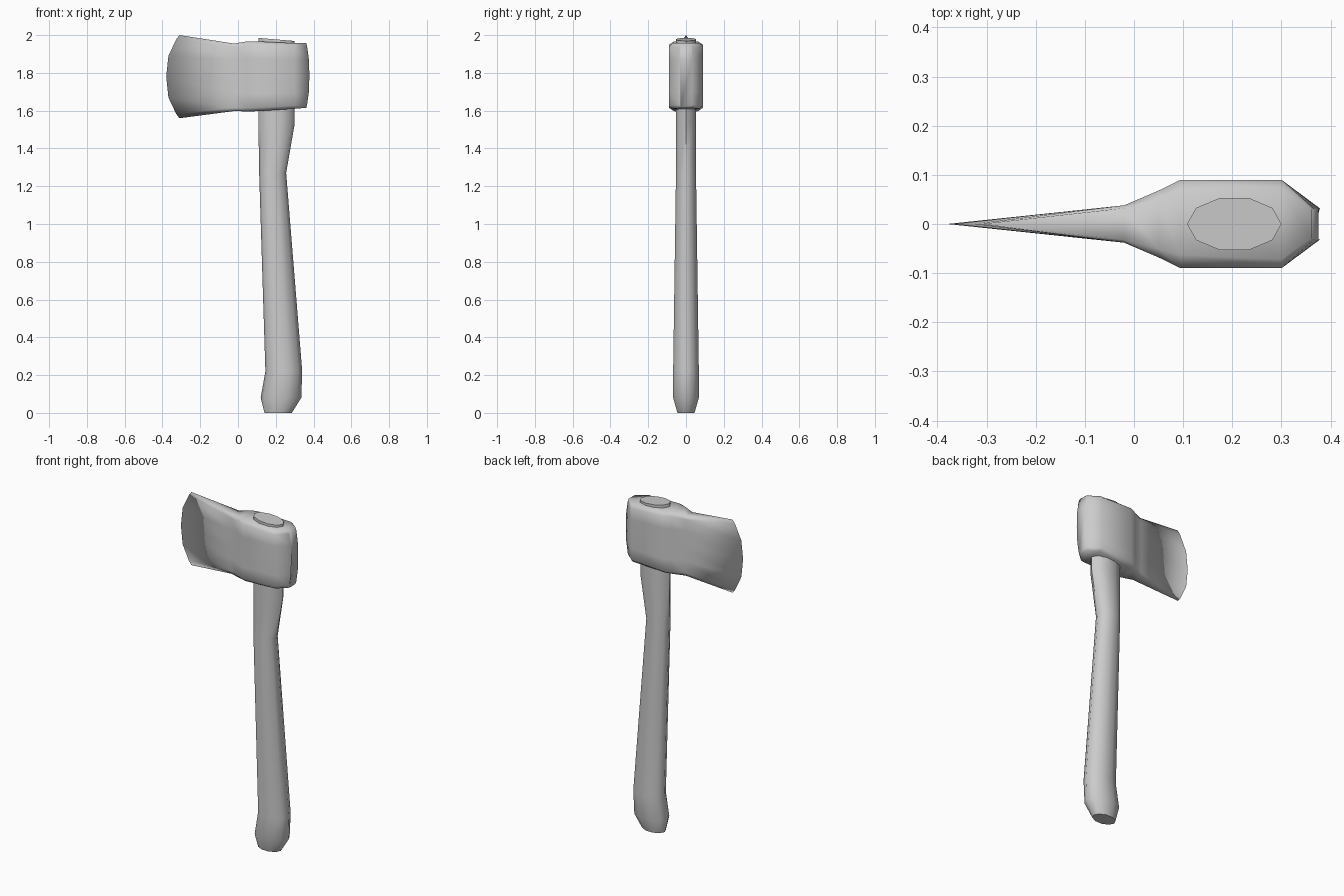
import bpy, bmesh, math

cube = bpy.data.objects.get("Cube")
if cube:
    bpy.data.objects.remove(cube)

grey = bpy.data.materials.new("plain grey")
grey.use_nodes = True
colour = (0.6, 0.6, 0.6, 1)
grey.diffuse_color = colour
grey.node_tree.nodes["Principled BSDF"].inputs["Base Color"].default_value = colour


def loft(name, rings, smooth_angle):
    """Skin closed rings of equal length, cap both ends, weld and smooth."""
    bm = bmesh.new()
    loops = [[bm.verts.new(p) for p in ring] for ring in rings]
    n = len(loops[0])
    for a, b in zip(loops, loops[1:]):
        for i in range(n):
            j = (i + 1) % n
            bm.faces.new((a[i], a[j], b[j], b[i]))
    for end in (loops[0], loops[-1]):
        bm.faces.new(end)
    bmesh.ops.remove_doubles(bm, verts=bm.verts, dist=0.0005)
    # drop the flat cap left where a ring closes to a single edge
    flat = [f for f in bm.faces if f.calc_area() < 1e-7]
    bmesh.ops.delete(bm, geom=flat, context="FACES_ONLY")
    bmesh.ops.recalc_face_normals(bm, faces=bm.faces)
    mesh = bpy.data.meshes.new(name)
    bm.to_mesh(mesh)
    bm.free()
    mesh.materials.append(grey)
    obj = bpy.data.objects.new(name, mesh)
    bpy.context.collection.objects.link(obj)
    bpy.ops.object.select_all(action="DESELECT")
    obj.select_set(True)
    bpy.context.view_layer.objects.active = obj
    bpy.ops.object.shade_smooth_by_angle(angle=math.radians(smooth_angle))
    return obj


# Handle: ten-sided ovals given as height, front x, back x, half depth, tilt
def oval(z, x0, x1, depth, tilt=0):
    ring = []
    for k in range(10):
        a = math.tau * k / 10
        ring.append(((x0 + x1) / 2 + (x1 - x0) / 2 * math.cos(a),
                     depth / 0.951 * math.sin(a), z - tilt * math.cos(a)))
    return ring


handle_sections = [
    (0, 0.14, 0.285, 0.045), (0.08, 0.12, 0.335, 0.068),
    (0.22, 0.145, 0.34, 0.068), (1.27, 0.112, 0.255, 0.053),
    (1.53, 0.108, 0.30, 0.052), (1.977, 0.108, 0.30, 0.053, 0.008),
]
loft("handle", [oval(*s) for s in handle_sections], 50)

# Head: sections across x, symmetrical in y, with narrowed top and bottom rims
LEVELS = (-1, -0.9, -0.5, 0, 0.5, 0.9, 1)


def section(x, low, high, depth, rim, bow=0):
    side = []
    for t in LEVELS:
        y = depth * (rim if abs(t) == 1 else 1)
        side.append((x + bow * (1 - abs(t) ** 2.6), y,
                     (low + high) / 2 + t * (high - low) / 2))
    return side + [(px, -py, pz) for px, py, pz in reversed(side)]


head_sections = [
    (-0.31, 1.56, 2.0, 0, 1, -0.07), (-0.02, 1.598, 1.955, 0.038, 0.85),
    (0.05, 1.596, 1.967, 0.068, 0.75), (0.095, 1.597, 1.967, 0.09, 0.7),
    (0.30, 1.61, 1.957, 0.09, 0.8), (0.362, 1.615, 1.957, 0.032, 0.9, 0.016),
]
loft("axe_head", [section(*s) for s in head_sections], 180)
